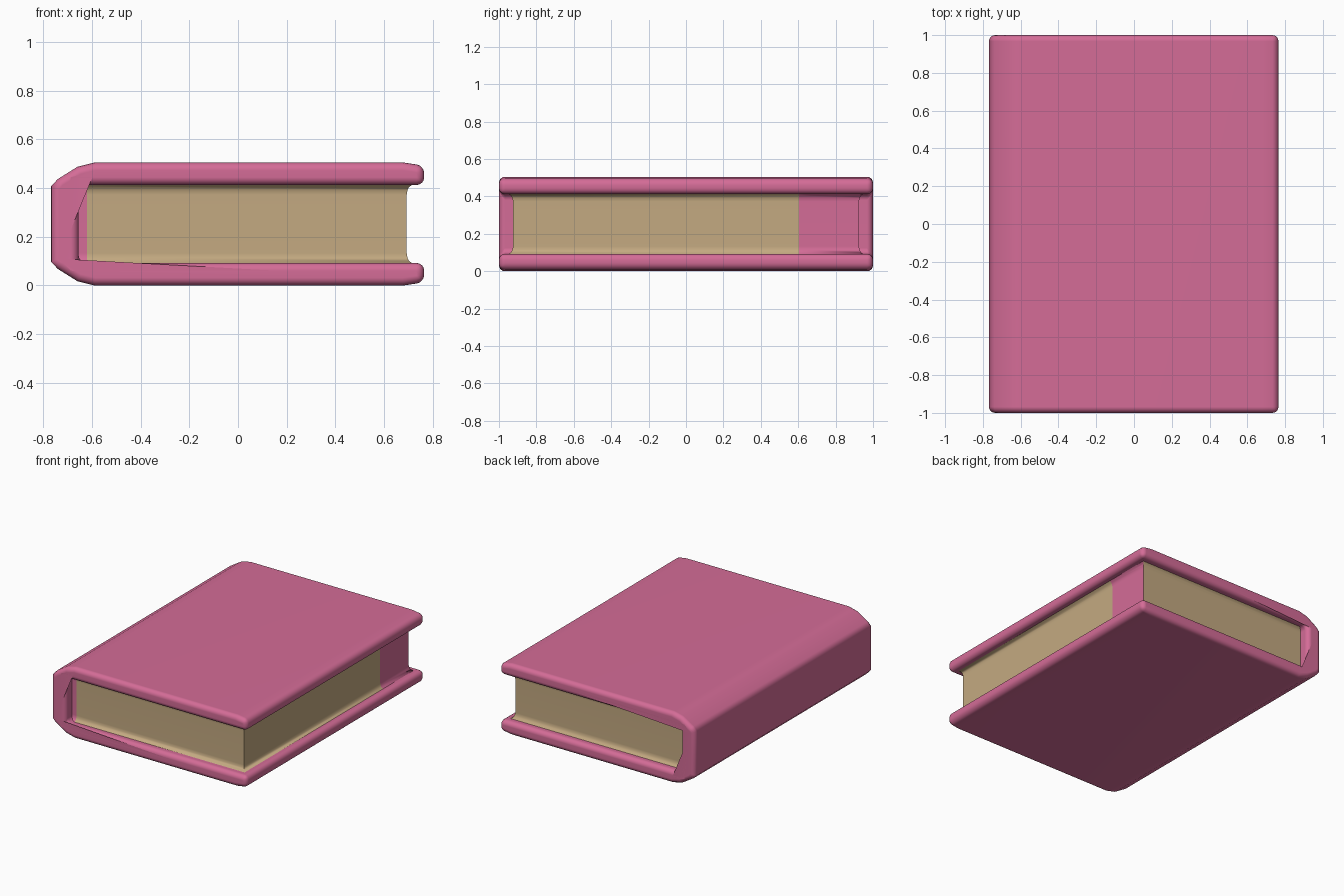
import bpy, bmesh, math
from mathutils import Vector

cube = bpy.data.objects.get("Cube")
if cube:
    bpy.data.objects.remove(cube, do_unlink=True)


def material(name, rgb):
    m = bpy.data.materials.new(name)
    m.use_nodes = True
    m.diffuse_color = (*rgb, 1)
    m.node_tree.nodes["Principled BSDF"].inputs["Base Color"].default_value = (*rgb, 1)
    return m


PINK = material("rose_cover", (0.66, 0.15, 0.31))
TAN = material("tan_paper", (0.55, 0.40, 0.22))
MID = 0.2525  # half the book's thickness


def finish(name, bm, mats):
    bmesh.ops.recalc_face_normals(bm, faces=bm.faces)
    mesh = bpy.data.meshes.new(name)
    bm.to_mesh(mesh)
    bm.free()
    for m in mats:
        mesh.materials.append(m)
    ob = bpy.data.objects.new(name, mesh)
    bpy.context.collection.objects.link(ob)
    bpy.ops.object.select_all(action='DESELECT')
    ob.select_set(True)
    bpy.context.view_layer.objects.active = ob
    bpy.ops.object.shade_smooth_by_angle(angle=math.radians(50))
    ob.modifiers.new("even_shading", 'WEIGHTED_NORMAL').keep_sharp = True
    return ob


# Cover: half of the C-shaped section, mirrored and extruded along the book
half = [(-0.655, 0.16), (0.765, 0.16), (0.765, 0.24), (0.68, MID),
        (-0.59, MID), (-0.66, 0.235), (-0.74, 0.185), (-0.768, 0.155)]
section = half + [(x, -h) for x, h in reversed(half)]
bm = bmesh.new()
face = bm.faces.new([bm.verts.new((x, -1, MID + h)) for x, h in section])
ext = bmesh.ops.extrude_face_region(bm, geom=[face])
bmesh.ops.translate(bm, vec=(0, 2, 0),
                    verts=[v for v in ext["geom"] if isinstance(v, bmesh.types.BMVert)])
bmesh.ops.recalc_face_normals(bm, faces=bm.faces)
sharp = [e for e in bm.edges if e.calc_face_angle(0) > math.radians(45)]
bmesh.ops.bevel(bm, geom=sharp, offset=0.032, segments=4, profile=0.5,
                affect='EDGES', clamp_overlap=True)
finish("cover", bm, [PINK])

# Page block: stacked rings that flare where they meet the boards
levels = [(0.17, 0.03), (0.16, 0.022), (0.152, 0.01), (0.138, 0.003), (0.12, 0)]
levels += [(-h, f) for h, f in reversed(levels)]
bm = bmesh.new()
rings = []
for h, f in levels:
    corners = [(-0.67, -0.925 - f), (0.693 + f, -0.925 - f),
               (0.693 + f, 0.925 + f), (-0.67, 0.925 + f)]
    rings.append([bm.verts.new((x, y, MID + h)) for x, y in corners])
for a, b in zip(rings, rings[1:]):
    for i in range(4):
        j = (i + 1) % 4
        bm.faces.new((a[i], a[j], b[j], b[i]))
bm.faces.new(rings[0])
bm.faces.new(rings[-1])
# Cut the borders of the coloured strips
for co, no in (((0, 0.605, 0), (0, 1, 0)), ((-0.62, 0, 0), (1, 0, 0))):
    bmesh.ops.bisect_plane(bm, geom=bm.verts[:] + bm.edges[:] + bm.faces[:],
                           plane_co=co, plane_no=no)
bmesh.ops.recalc_face_normals(bm, faces=bm.faces)
for f in bm.faces:
    c = f.calc_center_median()
    fore_edge = c.x > 0.69 and c.y > 0.605
    front_strip = c.y < -0.92 and c.x < -0.62
    f.material_index = 1 if fore_edge or front_strip else 0
finish("pages", bm, [TAN, PINK])
